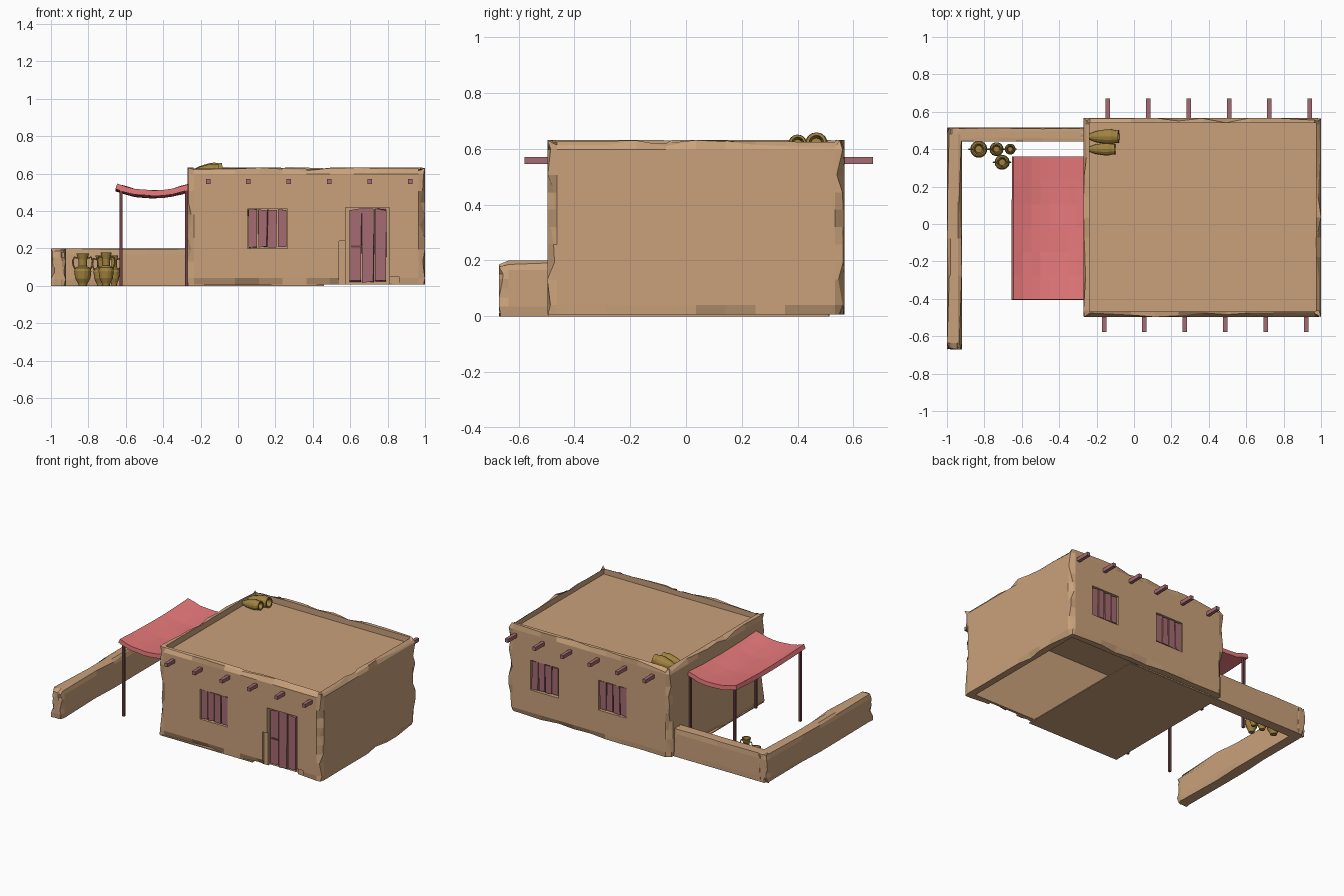
import bpy, bmesh, math, random
from mathutils import Matrix, Vector

if "Cube" in bpy.data.objects:
    bpy.data.objects.remove(bpy.data.objects["Cube"])

random.seed(4)


def material(name, rgb):
    m = bpy.data.materials.new(name)
    m.diffuse_color = [(c / 255) ** 2.2 for c in rgb] + [1]
    m.use_nodes = True
    m.node_tree.nodes["Principled BSDF"].inputs["Base Color"].default_value = m.diffuse_color
    return m


CLAY = material("clay", (200, 160, 122))
WOOD = material("wood", (163, 107, 112))
DARK = material("dark_wood", (112, 68, 70))
CLOTH = material("cloth", (230, 120, 122))
POT = material("pottery", (160, 130, 65))


def add(name, bm, mat):
    bmesh.ops.recalc_face_normals(bm, faces=bm.faces)
    me = bpy.data.meshes.new(name)
    bm.to_mesh(me)
    bm.free()
    ob = bpy.data.objects.new(name, me)
    bpy.context.collection.objects.link(ob)
    if mat:
        me.materials.append(mat)
    return ob


def cube_bm(lo, hi):
    lo, hi = Vector(lo), Vector(hi)
    bm = bmesh.new()
    m = Matrix.Translation((lo + hi) / 2) @ Matrix.Diagonal((*(hi - lo), 1))
    bmesh.ops.create_cube(bm, size=1, matrix=m)
    return bm


def box(name, lo, hi, mat):
    return add(name, cube_bm(lo, hi), mat)


def rough_box(name, lo, hi, chip, mat, cuts=7):
    """Adobe block: flat faces, worn and chipped edges."""
    bm = cube_bm((-.5,) * 3, (.5,) * 3)
    bmesh.ops.subdivide_edges(bm, edges=bm.edges[:], cuts=cuts, use_grid_fill=True)
    size = Vector(hi) - Vector(lo)
    mid = (Vector(lo) + Vector(hi)) / 2
    ring = .5 - 1 / (cuts + 1)
    for v in bm.verts:
        p = v.co.copy()
        sides = [i for i in range(3) if abs(p[i]) > .499]
        for i in range(3):
            s = math.copysign(1, p[i])
            if abs(abs(p[i]) - ring) < .01:
                # second row of vertices sits close to the edge
                p[i] = s * (.5 - min(.035 / size[i], .25))
        q = Vector(p[i] * size[i] + mid[i] for i in range(3))
        if len(sides) > 1:
            for i in sides:
                if not (i == 2 and p[2] < 0):
                    q[i] -= math.copysign(random.random() ** 2 * chip, p[i])
        v.co = q
    return add(name, bm, mat)


def cut(ob, lo, hi):
    cutter = box("cutter", lo, hi, None)
    cutter.hide_render = True
    mod = ob.modifiers.new("cut", 'BOOLEAN')
    mod.operation, mod.solver, mod.object = 'DIFFERENCE', 'EXACT', cutter
    bpy.context.view_layer.objects.active = ob
    bpy.ops.object.modifier_apply(modifier=mod.name)
    bpy.data.objects.remove(cutter)


def planks(name, x0, x1, z0, z1, y, n, wear):
    """Upright boards with uneven ends."""
    w = (x1 - x0) / n
    for i in range(n):
        a = x0 + i * w
        bm = cube_bm((a + .003, y - .009, z0), (a + w - .003, y + .009, z1))
        for v in bm.verts:
            v.co.z += random.uniform(-wear, wear)
            v.co.x += random.uniform(-.003, .003)
        add(f"{name}_{i + 1}", bm, WOOD)


def lathe(name, profile, matrix, sides=14):
    bm = bmesh.new()
    vs = [bm.verts.new((r, 0, z)) for r, z in profile]
    es = [bm.edges.new(e) for e in zip(vs, vs[1:])]
    bmesh.ops.spin(bm, geom=vs + es, cent=(0, 0, 0), axis=(0, 0, 1),
                   angle=2 * math.pi, steps=sides)
    bmesh.ops.remove_doubles(bm, verts=bm.verts, dist=.0003)
    ob = add(name, bm, POT)
    ob.matrix_world = matrix
    return ob


# House shell with roof recess, hollow inside and open below
house = rough_box("house_walls", (-.27, -.497, .006), (1, .568, .632), .028, CLAY, 9)
cut(house, (-.238, -.467, .588), (.972, .54, .8))
cut(house, (-.22, -.445, -.1), (.95, .515, .56))
box("floor", (-.268, -.495, 0), (.46, .51, .007), CLAY)

# Windows: one in front, two behind
WINDOWS = [(.05, .265, -.497), (.07, .29, .568), (.605, .825, .568)]
for k, (x0, x1, y) in enumerate(WINDOWS):
    cut(house, (x0, y - .03, .2), (x1, y + .03, .412))
    inward = .016 if y < 0 else -.016
    planks(f"shutter_{k + 1}", x0 + .004, x1 - .004, .208, .405, y + inward, 4, .005)

# Door with worn plaster beside it
cut(house, (.575, -.6, -.1), (.81, -.463, .42))
cut(house, (.54, -.6, -.1), (.58, -.482, .24))
cut(house, (.8, -.6, -.1), (.86, -.486, .05))
planks("door_plank", .592, .795, .022, .408, -.478, 3, .008)
box("door_latch", (.605, -.494, .205), (.665, -.48, .215), DARK)

# Roof beams poking out front and back
for i in range(6):
    for side, x, y0, y1 in (("front", -.16 + i * .216, -.578, -.45),
                            ("back", -.14 + i * .216, .52, .67)):
        box(f"{side}_beam_{i + 1}", (x - .012, y0, .545), (x + .012, y1, .57), WOOD)

# Yard walls
yard = rough_box("yard_side_wall", (-1, -.67, 0), (-.92, .515, .2), .016, CLAY, 5)
for v in yard.data.vertices:
    if v.co.y < -.645 and v.co.z > .15:
        v.co.z -= .014
rough_box("yard_back_wall", (-.96, .44, 0), (-.25, .515, .199), .006, CLAY, 5)

# Sagging awning
bm = bmesh.new()
bmesh.ops.create_grid(bm, x_segments=8, y_segments=6, size=1)
for v in bm.verts:
    u, w = v.co.x, v.co.y
    v.co = (-.452 + .193 * u, -.022 + .382 * w,
            .511 + .036 * u * u - .014 * (1 - w * w) + random.uniform(-.003, .003))
awning = add("awning", bm, CLOTH)
for p in awning.data.polygons:
    if p.normal.z < 0:
        p.flip()
solid = awning.modifiers.new("thickness", 'SOLIDIFY')
solid.thickness, solid.offset = .03, -1

# Awning poles
for x in (-.625, -.275):
    for y in (-.39, .345):
        box("awning_pole", (x - .008, y - .008, 0), (x + .008, y + .008, .525), DARK)

# Two-handled jars in the yard
JAR = [(0, 0), (.022, 0), (.025, .012), (.041, .04), (.046, .078), (.04, .096),
       (.022, .105), (.024, .14), (.034, .172), (.027, .172), (.019, .13), (0, .13)]
for i, (x, y, s, h) in enumerate([(-.83, .4, 1, 1), (-.735, .4, .82, .95),
                                  (-.662, .4, .64, .95), (-.705, .33, .88, 1.03)]):
    m = Matrix.Translation((x, y, 0)) @ Matrix.Diagonal((s, s, h, 1))
    lathe(f"jar_{i + 1}", JAR, m)
    cu = bpy.data.curves.new("jar_handles", 'CURVE')
    cu.dimensions, cu.bevel_depth, cu.bevel_resolution = '3D', .0045, 0
    for side in (-1, 1):
        sp = cu.splines.new('POLY')
        pts = [(.024, .15), (.045, .152), (.053, .135), (.051, .11), (.04, .088)]
        sp.points.add(len(pts) - 1)
        for q, (r, z) in zip(sp.points, pts):
            q.co = (side * r, 0, z, 1)
    cu.materials.append(POT)
    ob = bpy.data.objects.new(f"jar_handles_{i + 1}", cu)
    bpy.context.collection.objects.link(ob)
    ob.matrix_world = m

# Jars lying on the roof
LONG = [(0, 0), (.016, 0), (.03, .035), (.04, .09), (.041, .12), (.034, .145),
        (.036, .16), (.026, .16), (.02, .12), (0, .12)]
for i, (y, x, s) in enumerate([(.467, -.238, 1), (.4, -.238, .84)]):
    m = (Matrix.Translation((x, y, .606)) @ Matrix.Rotation(math.radians(84), 4, 'Y')
         @ Matrix.Diagonal((s, s, .98 - i * .12, 1)))
    lathe(f"roof_jar_{i + 1}", LONG, m)
